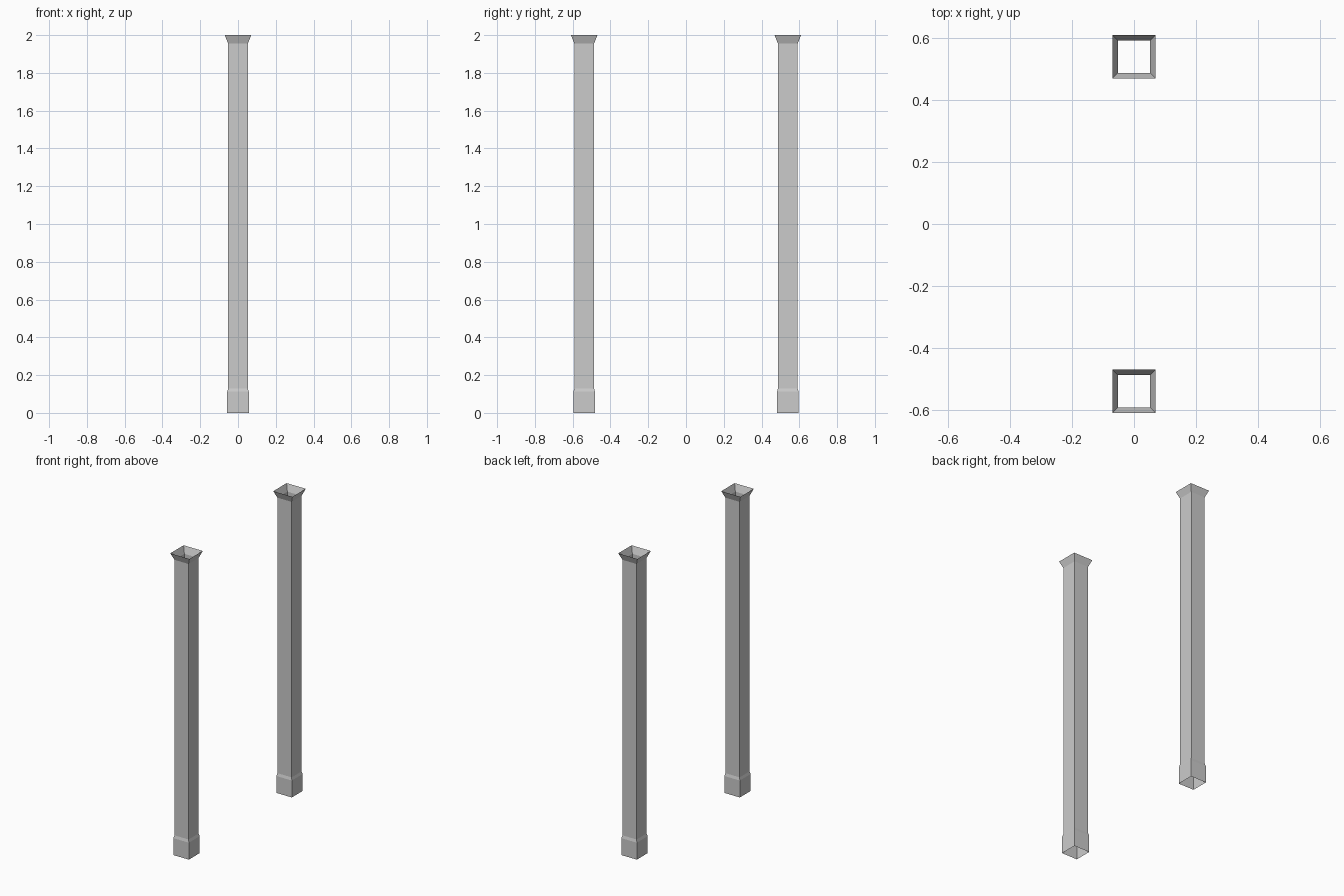
import bpy, bmesh

if "Cube" in bpy.data.objects:
    bpy.data.objects.remove(bpy.data.objects["Cube"])

# Column profile: (half width, height), open at both ends
PROFILE = [(0.057, 0.0), (0.057, 0.112), (0.052, 0.13), (0.052, 1.955), (0.07, 2.0)]
CORNERS = [(-1, -1), (1, -1), (1, 1), (-1, 1)]


def make_column(name, y):
    bm = bmesh.new()
    rings = [[bm.verts.new((sx * h, sy * h, z)) for sx, sy in CORNERS] for h, z in PROFILE]
    for low, high in zip(rings, rings[1:]):
        for i in range(4):
            j = (i + 1) % 4
            bm.faces.new((low[i], low[j], high[j], high[i]))
    mesh = bpy.data.meshes.new(name)
    bm.to_mesh(mesh)
    bm.free()
    obj = bpy.data.objects.new(name, mesh)
    obj.location.y = y
    bpy.context.collection.objects.link(obj)


# Two matching square columns with plinth and flared capital
make_column("front_column", -0.539)
make_column("back_column", 0.539)
